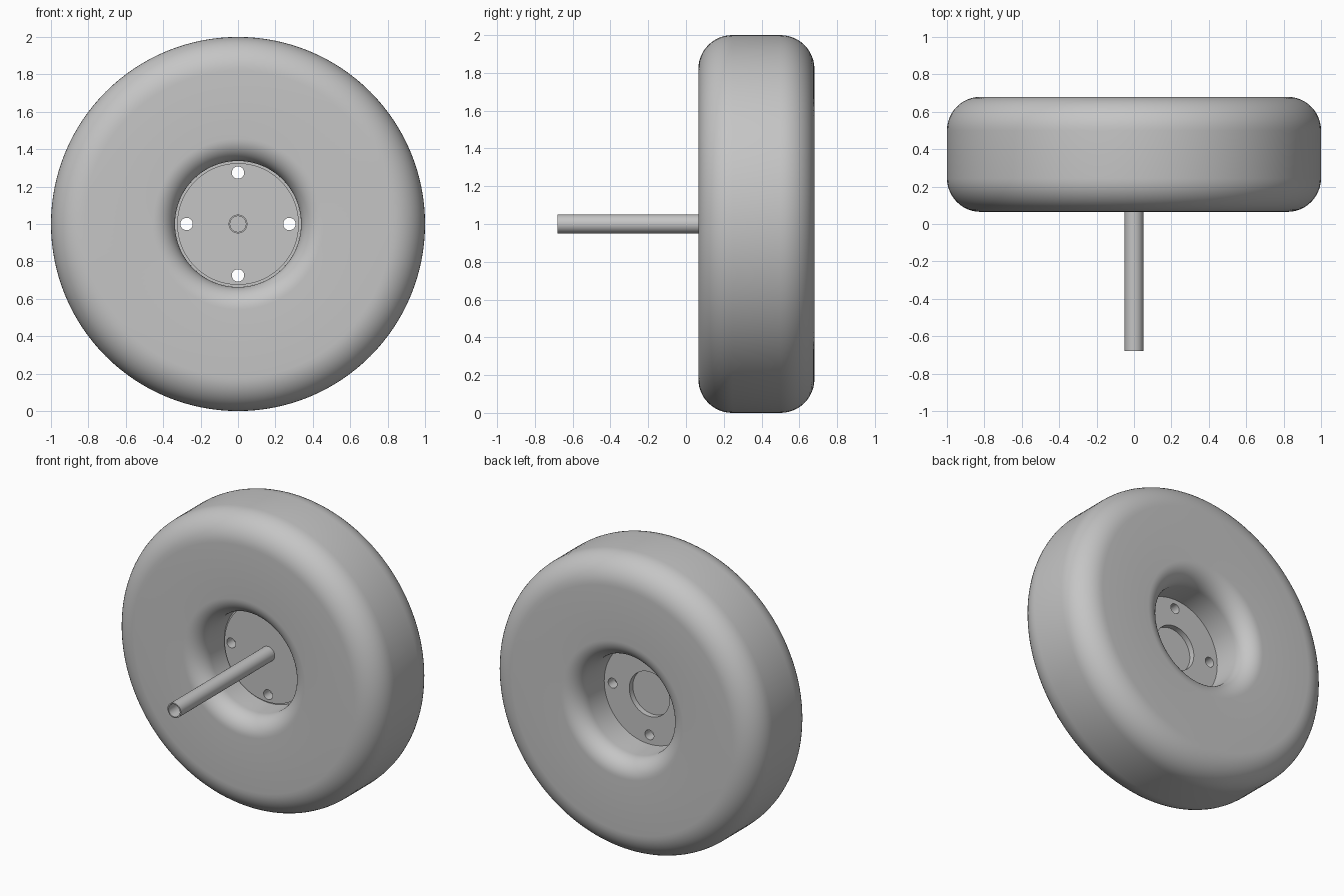
import bpy, bmesh
from math import pi, sin, cos, radians
from mathutils import Matrix, Vector

cube = bpy.data.objects.get("Cube")
if cube:
    bpy.data.objects.remove(cube, do_unlink=True)

grey = bpy.data.materials.new("plain_grey")
grey.use_nodes = True
grey.diffuse_color = (0.56, 0.56, 0.56, 1)
grey.node_tree.nodes["Principled BSDF"].inputs["Base Color"].default_value = grey.diffuse_color

HUB_Z = 1.0


def add_object(name, bm):
    """Turn a bmesh into an object with the shared material."""
    mesh = bpy.data.meshes.new(name)
    bm.to_mesh(mesh)
    bm.free()
    mesh.materials.append(grey)
    obj = bpy.data.objects.new(name, mesh)
    bpy.context.collection.objects.link(obj)
    return obj


def smooth(obj):
    bpy.ops.object.select_all(action='DESELECT')
    obj.select_set(True)
    bpy.context.view_layer.objects.active = obj
    bpy.ops.object.shade_smooth_by_angle(angle=radians(30))


def lathe(name, profile, segments, closed):
    """Spin a (radius, y) profile around the wheel axis."""
    bm = bmesh.new()
    verts = [bm.verts.new((r, y, 0)) for r, y in profile]
    edges = [bm.edges.new(pair) for pair in zip(verts, verts[1:])]
    if closed:
        edges.append(bm.edges.new((verts[-1], verts[0])))
    bmesh.ops.spin(bm, geom=verts + edges, cent=(0, 0, 0), axis=(0, 1, 0),
                   angle=2 * pi, steps=segments)
    bmesh.ops.remove_doubles(bm, verts=bm.verts, dist=1e-5)
    bmesh.ops.recalc_face_normals(bm, faces=bm.faces)
    bmesh.ops.translate(bm, verts=bm.verts, vec=(0, 0, HUB_Z))
    return add_object(name, bm)


def fillet(r, y, radius, start, steps=12):
    """Quarter arc around (r, y), beginning at angle start in degrees."""
    angles = [radians(start + 90 * i / steps) for i in range(steps + 1)]
    return [(r + radius * cos(a), y + radius * sin(a)) for a in angles]


# Tyre: wide rounded shoulders and a straight bore with rounded lips
front, back = 0.065, 0.68
bore, lip, shoulder = 0.337, 0.12, 0.18
tyre_profile = (fillet(1 - shoulder, front + shoulder, shoulder, -90)
                + fillet(1 - shoulder, back - shoulder, shoulder, 0)
                + fillet(bore + lip, back - lip, lip, 90)
                + fillet(bore + lip, front + lip, lip, 180))
smooth(lathe("tyre", tyre_profile, 128, True))

# Hub plate: stepped front rim and a shallow round recess in the back
plate_profile = [(0, 0.32), (0.325, 0.32), (0.325, 0.335), (bore, 0.335),
                 (bore, 0.39), (0.15, 0.39), (0.15, 0.352), (0, 0.352)]
plate = lathe("hub_plate", plate_profile, 96, False)

# Four bolt holes through the plate
bm = bmesh.new()
for i in range(4):
    angle = i * pi / 2
    place = Matrix.Translation(Vector((0.275 * cos(angle), 0.355, HUB_Z + 0.275 * sin(angle))))
    bmesh.ops.create_cone(bm, cap_ends=True, segments=32, radius1=0.033, radius2=0.033,
                          depth=0.3, matrix=place @ Matrix.Rotation(pi / 2, 4, 'X'))
cutter = add_object("bolt_hole_cutter", bm)
cutter.hide_render = True
cut = plate.modifiers.new("bolt_holes", 'BOOLEAN')
cut.operation = 'DIFFERENCE'
cut.solver = 'EXACT'
cut.object = cutter
bpy.context.view_layer.objects.active = plate
bpy.ops.object.modifier_apply(modifier=cut.name)
bpy.data.objects.remove(cutter, do_unlink=True)
smooth(plate)

# Axle: a hollow tube reaching forward from the plate
axle_profile = [(0.05, -0.68), (0.05, 0.325), (0.042, 0.325), (0.042, -0.68)]
smooth(lathe("axle_tube", axle_profile, 48, True))
